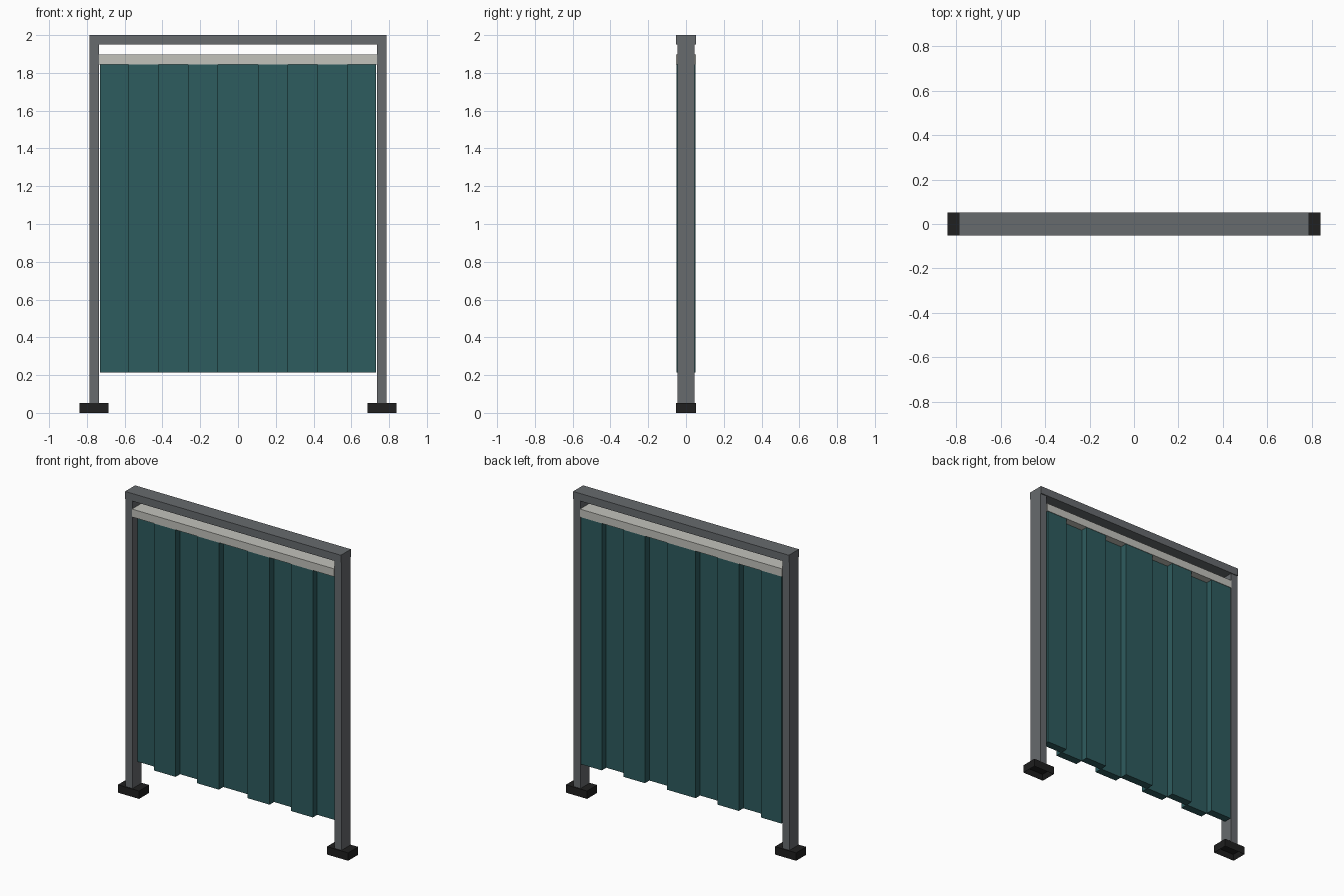
import bpy, bmesh

if "Cube" in bpy.data.objects:
    bpy.data.objects.remove(bpy.data.objects["Cube"])


def material(name, rgb):
    m = bpy.data.materials.new(name)
    m.diffuse_color = (*rgb, 1)
    m.use_nodes = True
    m.node_tree.nodes["Principled BSDF"].inputs["Base Color"].default_value = m.diffuse_color
    return m


STEEL = material("grey steel", (0.135, 0.145, 0.155))
RAIL = material("pale grey", (0.54, 0.54, 0.50))
CLOTH = material("teal cloth", (0.027, 0.106, 0.112))
RUBBER = material("black rubber", (0.014, 0.014, 0.014))


def finish(name, bm, mat):
    bmesh.ops.recalc_face_normals(bm, faces=bm.faces)
    me = bpy.data.meshes.new(name)
    bm.to_mesh(me)
    bm.free()
    me.materials.append(mat)
    ob = bpy.data.objects.new(name, me)
    bpy.context.collection.objects.link(ob)
    return ob


def box(name, x0, x1, half_y, z0, z1, mat, hollow=False):
    bm = bmesh.new()
    bmesh.ops.create_cube(bm, size=1)
    for v in bm.verts:
        v.co.x = x0 if v.co.x < 0 else x1
        v.co.y *= 2 * half_y
        v.co.z = z0 if v.co.z < 0 else z1
    if hollow:  # recess in the underside
        bottom = min(bm.faces, key=lambda f: f.calc_center_median().z)
        bmesh.ops.inset_region(bm, faces=[bottom], thickness=0.025)
        for v in bottom.verts:
            v.co.z += 0.03
    return finish(name, bm, mat)


# Posts and feet, one pair per side
for side, s in (("left", -1), ("right", 1)):
    xs = sorted((s * 0.737, s * 0.787))
    box(side + "_post", *xs, 0.046, 0.05, 1.95, STEEL)
    xs = sorted((s * 0.685, s * 0.84))
    box(side + "_foot", *xs, 0.052, 0, 0.052, RUBBER, hollow=True)

# Top beam and curtain rail
box("top_beam", -0.787, 0.787, 0.052, 1.95, 2.0, STEEL)
box("curtain_rail", -0.737, 0.737, 0.052, 1.845, 1.897, RAIL)

# Curtain: square-wave pleats extruded upwards, even panels at the back
half = [0.105, 0.265, 0.42, 0.58, 0.73]
edges = [-x for x in reversed(half)] + half
Y, T = 0.049, 0.052
front, back = [], []
for i, (a, b) in enumerate(zip(edges, edges[1:])):
    y = -Y if i % 2 else Y - T
    front += [(a, y), (b, y)]
    back += [(a, y + T), (b, y + T)]
bm = bmesh.new()
lower = bm.faces.new([bm.verts.new((x, y, 0.215)) for x, y in front + back[::-1]])
ext = bmesh.ops.extrude_face_region(bm, geom=[lower], use_keep_orig=True)
for v in ext["geom"]:
    if isinstance(v, bmesh.types.BMVert):
        v.co.z = 1.845
finish("pleated_curtain", bm, CLOTH)
